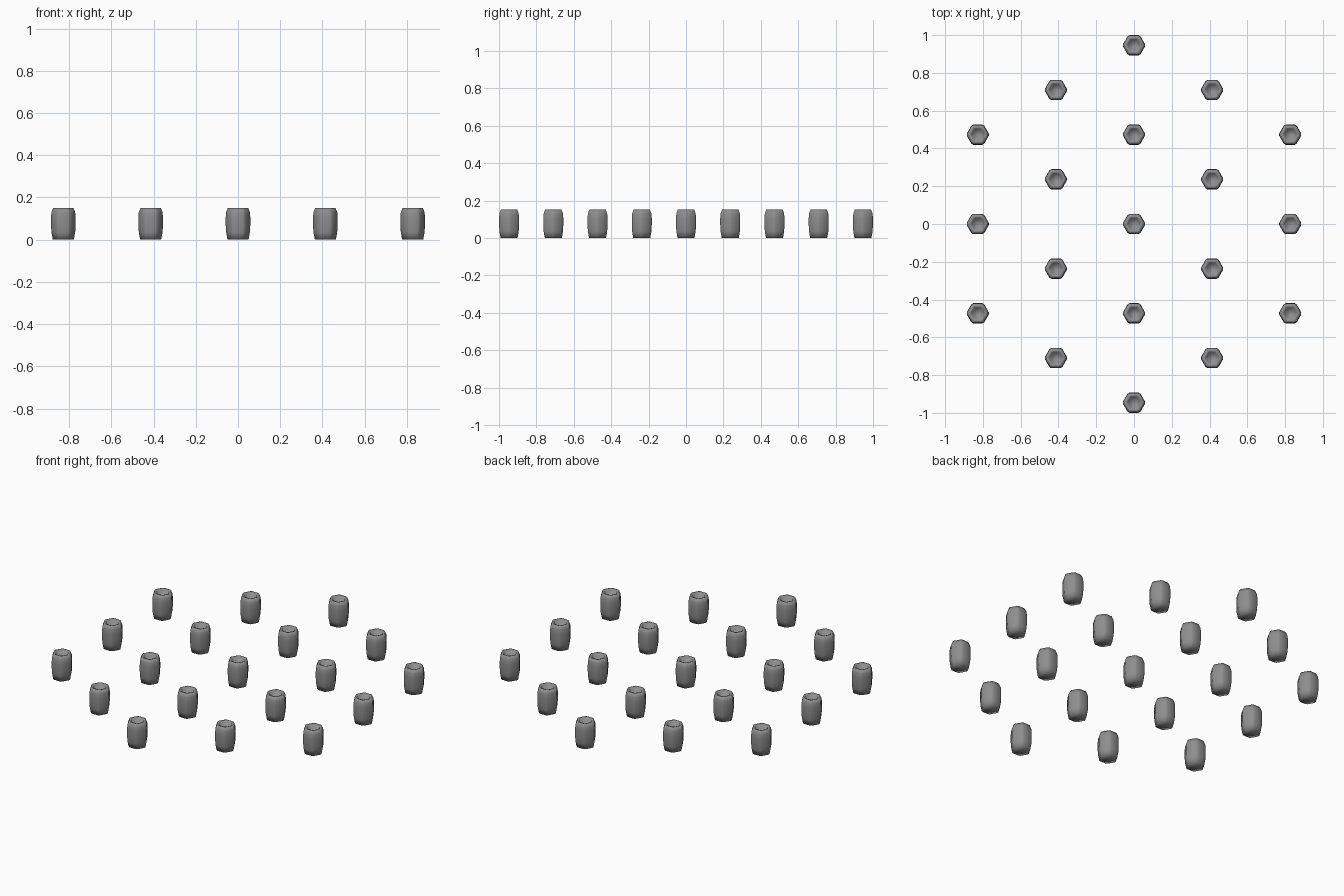
import bpy, bmesh, math

if "Cube" in bpy.data.objects:
    bpy.data.objects.remove(bpy.data.objects["Cube"])

PITCH_X, PITCH_Y = 0.4135, 0.473
# (flat distance from axis, height): bottom, bulging sides, rim, tapered socket, floor
PROFILE = [(0.0455, 0.0), (0.0515, 0.035), (0.0535, 0.07), (0.0535, 0.105), (0.0515, 0.13),
           (0.044, 0.151), (0.032, 0.147), (0.024, 0.122)]

grey = bpy.data.materials.new("dark_grey")
grey.diffuse_color = (0.27, 0.27, 0.27, 1)
grey.use_nodes = True
grey.node_tree.nodes["Principled BSDF"].inputs["Base Color"].default_value = grey.diffuse_color


def ring(bm, flat, z):
    # hexagon with narrow chamfered corners
    verts = []
    half = flat * math.tan(math.radians(30)) * 0.78
    for i in range(6):
        a = math.radians(30 + 60 * i)
        for t in (-half, half):
            verts.append(bm.verts.new((flat * math.cos(a) - t * math.sin(a),
                                       flat * math.sin(a) + t * math.cos(a), z)))
    return verts


# one hexagonal socket peg
bm = bmesh.new()
rings = [ring(bm, r, z) for r, z in PROFILE]
for lo, hi in zip(rings, rings[1:]):
    for i in range(12):
        j = (i + 1) % 12
        bm.faces.new((lo[i], lo[j], hi[j], hi[i]))
bm.faces.new(rings[0][::-1])
bm.faces.new(rings[-1])
# smooth sides, sharp edges at rim, socket and base
for f in bm.faces:
    f.smooth = True
for e in bm.edges:
    e.smooth = e.calc_face_angle(0) < math.radians(32)
mesh = bpy.data.meshes.new("hex_peg")
bm.to_mesh(mesh)
bm.free()
mesh.materials.append(grey)

# hexagonal array of 19 pegs
for q in range(-2, 3):
    for r in range(-2, 3):
        if abs(q + r) <= 2:
            ob = bpy.data.objects.new("hex_peg", mesh)
            ob.location = (q * PITCH_X, (r + q / 2) * PITCH_Y, 0)
            bpy.context.collection.objects.link(ob)
